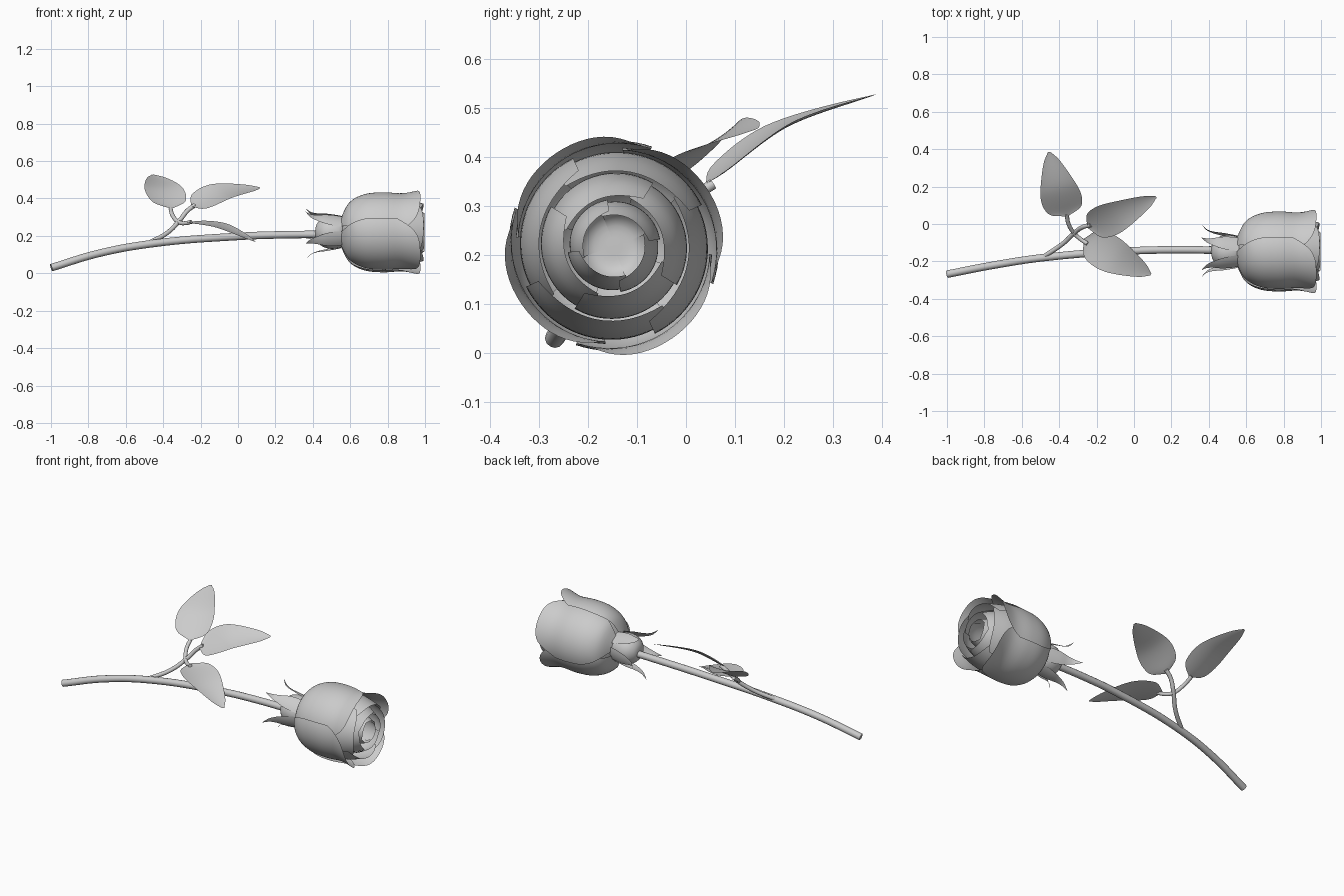
import bpy, bmesh, math
from mathutils import Vector

if "Cube" in bpy.data.objects:
    bpy.data.objects.remove(bpy.data.objects["Cube"])

AX_Y, AX_Z = -0.147, 0.219      # flower head axis runs along x


def smooth_path(pts, t):
    """Catmull-Rom through tuples, t in 0..1."""
    n = len(pts) - 1
    i = min(int(t * n), n - 1)
    f = t * n - i
    p = [Vector(pts[max(0, min(n, k))]) for k in (i - 1, i, i + 1, i + 2)]
    return 0.5 * (2 * p[1] + (p[2] - p[0]) * f
                  + (2 * p[0] - 5 * p[1] + 4 * p[2] - p[3]) * f * f
                  + (3 * p[1] - p[0] - 3 * p[2] + p[3]) * f ** 3)


def surface(name, func, nu, nv):
    """Grid surface from func(u in -1..1, v in 0..1)."""
    bm = bmesh.new()
    rows = [[bm.verts.new(func(-1 + 2 * i / nu, j / nv)) for i in range(nu + 1)]
            for j in range(nv + 1)]
    for j in range(nv):
        for i in range(nu):
            bm.faces.new((rows[j][i], rows[j][i + 1], rows[j + 1][i + 1], rows[j + 1][i]))
    bmesh.ops.remove_doubles(bm, verts=bm.verts, dist=1e-5)
    bmesh.ops.recalc_face_normals(bm, faces=bm.faces)
    me = bpy.data.meshes.new(name)
    bm.to_mesh(me)
    bm.free()
    for p in me.polygons:
        p.use_smooth = True
    ob = bpy.data.objects.new(name, me)
    bpy.context.collection.objects.link(ob)
    return ob


def around(x, r, a, side=0.0):
    """Point at radius r and angle a about the head axis, shifted sideways."""
    c, s = math.cos(a), math.sin(a)
    return (x, AX_Y + r * c - side * s, AX_Z + r * s + side * c)


def tube(name, pts, radius):
    cu = bpy.data.curves.new(name, 'CURVE')
    cu.dimensions = '3D'
    cu.bevel_depth = radius
    cu.bevel_resolution = 4
    cu.use_fill_caps = True
    sp = cu.splines.new('BEZIER')
    sp.bezier_points.add(len(pts) - 1)
    for b, p in zip(sp.bezier_points, pts):
        b.co = p
        b.handle_left_type = b.handle_right_type = 'AUTO'
    ob = bpy.data.objects.new(name, cu)
    bpy.context.collection.objects.link(ob)


def petal(name, profile, centre, half_base, half_top, drop, spiral):
    def f(u, v):
        t = v * (1 - drop * abs(u) ** 2.6 * (1 if u < 0 else 0.75))
        x, r = smooth_path(profile, t)
        half = half_base + (half_top - half_base) * math.sin(min(1, v * 1.6) * math.pi / 2)
        a = math.radians(centre + u * half)
        return around(x, max(0, r - spiral * u * min(1, 3 * v)), a)
    surface(name, f, 24, 24)


def leaf(name, base, mid, tip, side, half):
    b, m, t_ = Vector(base), Vector(mid), Vector(tip)
    side = Vector(side)
    d = (t_ - b).normalized()
    side = (side - d * side.dot(d)).normalized()
    up = d.cross(side)
    up = up if up.z > 0 else -up
    outline = [(0, 0), (0.76, 0), (0.98, 0), (0.98, 0), (0.84, 0), (0.62, 0), (0.36, 0), (0.06, 0)]

    def f(u, v):
        p = smooth_path([b, m, t_], v)
        w = half * max(0, smooth_path(outline, v)[0])
        return p + side * w * u + up * 0.12 * w * (u * u - 0.4)
    surface(name, f, 10, 24)


# stem and leaf stalks
tube("stem", [(-0.998, -0.268, 0.03), (-0.75, -0.22, 0.105), (-0.47, -0.178, 0.157),
              (0, -0.143, 0.197), (0.25, -0.138, 0.206), (0.44, -0.14, 0.208)], 0.02)
tube("leaf_stalk", [(-0.48, -0.172, 0.162), (-0.38, -0.105, 0.215), (-0.31, -0.04, 0.285),
                    (-0.27, -0.015, 0.335), (-0.23, -0.005, 0.365)], 0.012)
tube("side_stalk", [(-0.36, 0.055, 0.345), (-0.35, 0.0, 0.31), (-0.315, -0.055, 0.272),
                    (-0.28, -0.085, 0.268), (-0.25, -0.105, 0.275)], 0.011)

# leaflets
leaf("leaf_back", (-0.355, 0.04, 0.345), (-0.405, 0.19, 0.46), (-0.455, 0.385, 0.527), (1, -0.05, -0.13), 0.108)
leaf("leaf_upper", (-0.25, -0.02, 0.355), (-0.09, 0.045, 0.432), (0.118, 0.145, 0.458), (-0.3, 0.8, 0.45), 0.1)
leaf("leaf_front", (-0.27, -0.08, 0.275), (-0.095, -0.178, 0.25), (0.09, -0.27, 0.17), (0.5, 0.85, 0.05), 0.1)

# hip below the flower
hip = [(0.412, 0), (0.42, 0.042), (0.45, 0.075), (0.495, 0.088), (0.55, 0.08), (0.575, 0.05), (0.58, 0)]


def hip_point(u, v):
    x, r = smooth_path(hip, v)
    return around(x, max(0, r), u * math.pi)


surface("hip", hip_point, 32, 24)

# sepals curling back: (x, radius, half width)
sepal = [(0.562, 0.082, 0.04), (0.52, 0.091, 0.042), (0.47, 0.1, 0.036),
         (0.425, 0.106, 0.023), (0.388, 0.12, 0.012), (0.36, 0.15, 0.0)]
for k in range(5):
    def sepal_point(u, v, a=math.radians(60 + 72 * k)):
        x, r, w = smooth_path(sepal, v)
        return around(x, r - 4 * (w * u) ** 2, a, w * u)
    surface(f"sepal_{k + 1}", sepal_point, 8, 16)

# petals, ring by ring from outside in
rings = [
    ("outer", [(0.55, 0.075), (0.595, 0.155), (0.675, 0.198), (0.775, 0.209), (0.885, 0.204), (0.975, 0.223)],
     32, 34, 53, 0.27, 0.008),
    ("second", [(0.555, 0.065), (0.605, 0.148), (0.69, 0.187), (0.8, 0.192), (0.9, 0.18), (0.992, 0.154)],
     77, 48, 52, 0.09, 0.005),
    ("third", [(0.58, 0.03), (0.66, 0.11), (0.75, 0.14), (0.85, 0.147), (0.935, 0.132), (0.998, 0.1)],
     20, 48, 52, 0.07, 0.004),
    ("inner", [(0.74, 0), (0.745, 0.05), (0.79, 0.08), (0.86, 0.092), (0.935, 0.084), (0.992, 0.064)],
     60, 48, 52, 0.06, 0.003),
]
for ring, profile, start, hb, ht, drop, spiral in rings:
    for k in range(4):
        petal(f"{ring}_petal_{k + 1}", profile, start + 90 * k, hb, ht, drop, spiral)
